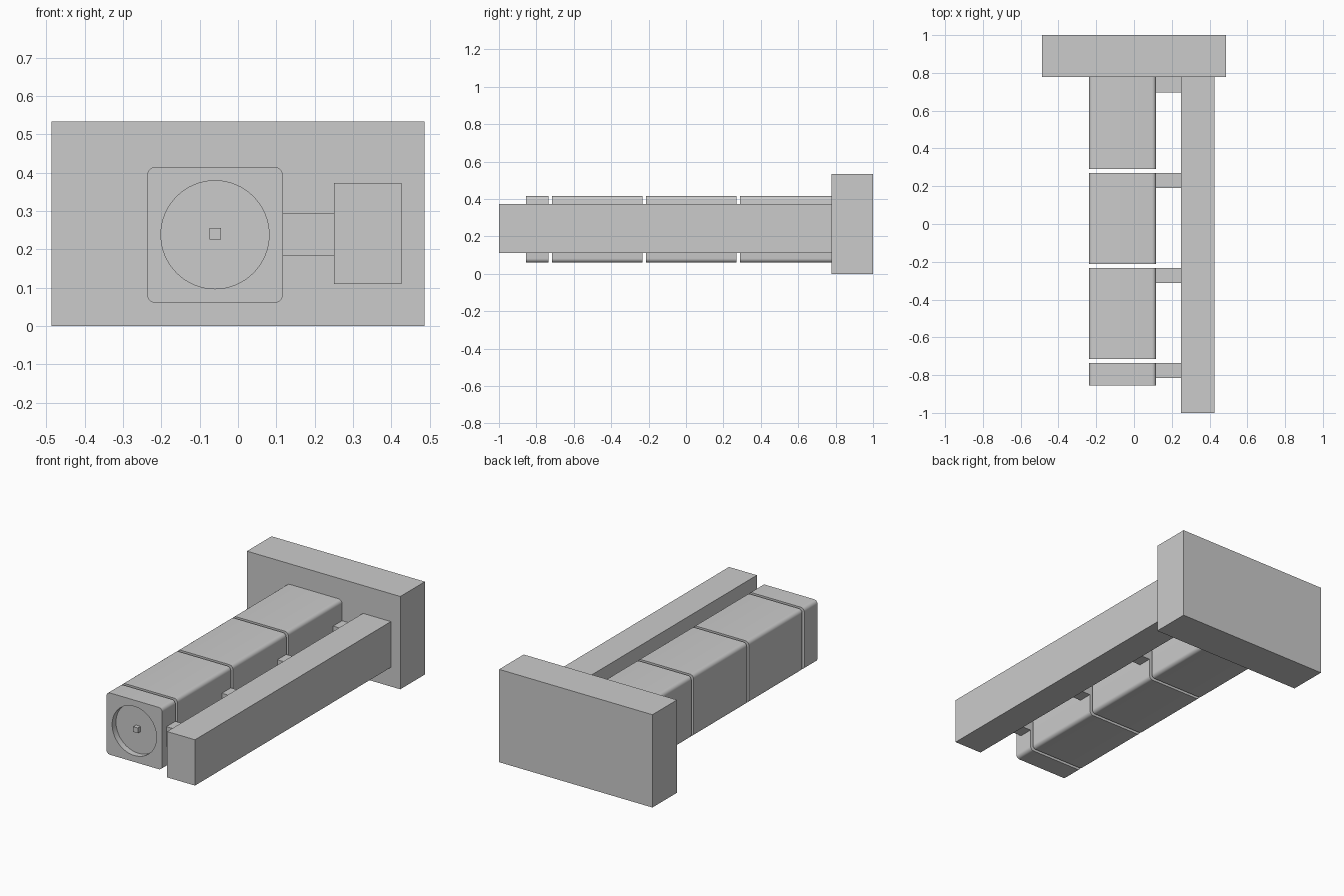
import bpy, bmesh
from math import pi, radians
from mathutils import Matrix, Vector

if "Cube" in bpy.data.objects:
    bpy.data.objects.remove(bpy.data.objects["Cube"])


def box(name, x, y, z, round_y=0.0):
    """Box from (min, max) ranges; optionally round the four edges along y."""
    lo, hi = Vector((x[0], y[0], z[0])), Vector((x[1], y[1], z[1]))
    bm = bmesh.new()
    bmesh.ops.create_cube(bm, size=1, matrix=Matrix.Translation((lo + hi) / 2)
                          @ Matrix.Diagonal((*(hi - lo), 1)))
    if round_y:
        edges = [e for e in bm.edges
                 if abs(e.verts[0].co.y - e.verts[1].co.y) > 1e-5]
        bmesh.ops.bevel(bm, geom=edges, offset=round_y, segments=6,
                        profile=0.5, affect='EDGES')
    mesh = bpy.data.meshes.new(name)
    bm.to_mesh(mesh)
    bm.free()
    obj = bpy.data.objects.new(name, mesh)
    bpy.context.collection.objects.link(obj)
    return obj


def activate(obj):
    bpy.ops.object.select_all(action='DESELECT')
    obj.select_set(True)
    bpy.context.view_layer.objects.active = obj


# Back plate and long side rail
box("back_plate", (-0.487, 0.487), (0.777, 1.0), (0.0, 0.533))
box("side_rail", (0.25, 0.427), (-1.0, 0.777), (0.11, 0.373))

# Row of rounded blocks, each joined to the rail by a tab at its rear end
blocks = []
spans = [(-0.855, -0.735), (-0.716, -0.232), (-0.213, 0.271), (0.29, 0.777)]
for i, (y0, y1) in enumerate(spans):
    blocks.append(box(f"block_{i + 1}", (-0.237, 0.117), (y0, y1),
                      (0.06, 0.415), round_y=0.022))
    box(f"tab_{i + 1}", (0.117, 0.25), (y1 - 0.081, y1), (0.183, 0.295))

# Round recess in the front block
DEPTH = 0.035
bpy.ops.mesh.primitive_cylinder_add(vertices=64, radius=0.141, depth=2 * DEPTH,
                                    location=(-0.06, spans[0][0], 0.238),
                                    rotation=(pi / 2, 0, 0))
cutter = bpy.context.object
cutter.name = "recess_cutter"
cutter.hide_render = True
cut = blocks[0].modifiers.new("recess", 'BOOLEAN')
cut.operation = 'DIFFERENCE'
cut.solver = 'EXACT'
cut.object = cutter
activate(blocks[0])
bpy.ops.object.modifier_apply(modifier=cut.name)
bpy.data.objects.remove(cutter)

# Small square stud in the middle of the recess
box("centre_stud", (-0.074, -0.045), (spans[0][0] + 0.01, spans[0][0] + DEPTH),
    (0.225, 0.255))

# Smooth the rounded corners and recess wall, keep flat edges sharp
for b in blocks:
    activate(b)
    bpy.ops.object.shade_smooth_by_angle(angle=radians(30))
